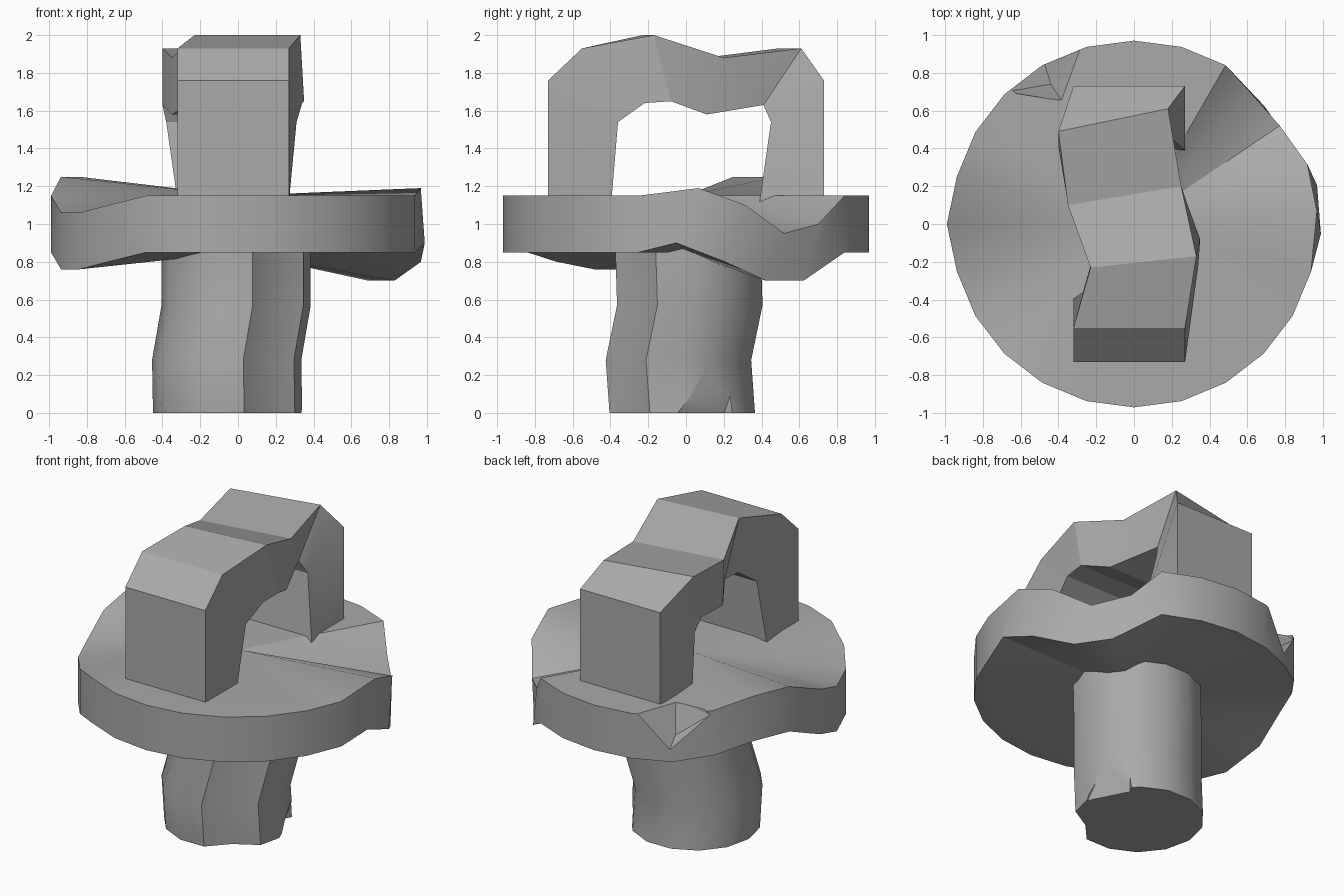
import bpy
import bmesh
from math import radians, cos, sin
from mathutils import Vector

default_cube = bpy.data.objects.get("Cube")
if default_cube:
    bpy.data.objects.remove(default_cube)

grey = bpy.data.materials.new("plain_grey")
grey.use_nodes = True
grey.diffuse_color = (0.4, 0.4, 0.4, 1)
grey.node_tree.nodes["Principled BSDF"].inputs["Base Color"].default_value = grey.diffuse_color


def make_object(name, bm):
    """Turn a bmesh into a linked grey object."""
    bmesh.ops.recalc_face_normals(bm, faces=bm.faces)
    mesh = bpy.data.meshes.new(name)
    bm.to_mesh(mesh)
    bm.free()
    obj = bpy.data.objects.new(name, mesh)
    obj.data.materials.append(grey)
    bpy.context.collection.objects.link(obj)
    return obj


def loft(name, rings, fan_caps=False):
    """Skin a list of closed rings and cap both ends."""
    bm = bmesh.new()
    loops = [[bm.verts.new(point) for point in ring] for ring in rings]
    count = len(loops[0])
    for lower, upper in zip(loops, loops[1:]):
        for i in range(count):
            j = (i + 1) % count
            bm.faces.new((lower[i], lower[j], upper[j], upper[i]))
    for loop, height in ((loops[0], DISC_BOTTOM), (loops[-1], DISC_TOP)):
        if fan_caps:
            centre = bm.verts.new((0, 0, height))
            for i in range(count):
                bm.faces.new((loop[i], loop[(i + 1) % count], centre))
        else:
            bm.faces.new(loop)
    return make_object(name, bm)


def chip(target, name, points):
    """Cut the convex hull of a few points out of a part."""
    bm = bmesh.new()
    verts = [bm.verts.new(point) for point in points]
    hull = bmesh.ops.convex_hull(bm, input=verts)
    unused = [g for g in hull["geom_interior"] if isinstance(g, bmesh.types.BMVert)]
    bmesh.ops.delete(bm, geom=unused, context="VERTS")
    cutter = make_object(name, bm)
    cutter.hide_render = True
    cut = target.modifiers.new("chip", "BOOLEAN")
    cut.operation = "DIFFERENCE"
    cut.solver = "EXACT"
    cut.object = cutter
    bpy.context.view_layer.objects.active = target
    bpy.ops.object.modifier_apply(modifier=cut.name)
    bpy.data.objects.remove(cutter)


def shade(obj, angle):
    bpy.ops.object.select_all(action="DESELECT")
    obj.select_set(True)
    bpy.context.view_layer.objects.active = obj
    bpy.ops.object.shade_smooth_by_angle(angle=radians(angle))


# Disc: warped rim, given as lift of the top and bottom edge per angle
DISC_TOP, DISC_BOTTOM, DISC_RADIUS = 1.15, 0.85, 0.97
RIM_LIFT = {
    0: (0.04, 0.05), 15: (-0.05, -0.05), 30: (-0.2, -0.15), 45: (-0.15, -0.15),
    135: (0.04, 0.04), 150: (0.1, 0.1), 165: (0.1, 0.1),
    195: (-0.09, -0.09), 210: (-0.09, -0.09), 225: (-0.05, -0.05),
}


def rim(height, side, twist):
    ring = []
    for degrees in range(0, 360, 15):
        turned = radians(degrees + (twist if degrees <= 45 else 0))
        radius = DISC_RADIUS
        if degrees == 180 or (side and degrees <= 15):
            radius += 0.02
        elif degrees in (30, 45):
            radius -= 0.04
        lift = RIM_LIFT.get(degrees, (0, 0))[side]
        ring.append((radius * cos(turned), radius * sin(turned), height + lift))
    return ring


disc = loft("disc", [rim(DISC_BOTTOM, 1, -3), rim(DISC_TOP, 0, 4)], fan_caps=True)
chip(disc, "rim_chip", [
    (-0.67, 0.7, 1.16), (-0.38, 0.65, 1.16), (-0.28, 0.925, 1.16),
    (-0.44, 0.74, 0.98), (-0.48, 0.87, 0.92),
    (-0.7, 0.9, 1.3), (-0.4, 1.1, 1.3), (-0.36, 0.64, 1.3),
    (-0.5, 1.1, 0.92),
])

# Stem: bent column with one dented edge
STEM_SIDES = 14
STEM_RINGS = [(0, -0.055, -0.02), (0.28, -0.06, -0.04), (0.57, -0.01, 0.02), (0.9, -0.01, 0.01)]
stem_loops = []
for z, x, y in STEM_RINGS:
    loop = []
    for i in range(STEM_SIDES):
        angle = radians(360 * i / STEM_SIDES)
        radius = 0.33 if i == STEM_SIDES - 2 else 0.395
        loop.append((x + radius * cos(angle), y + radius * sin(angle), z))
    stem_loops.append(loop)
stem = loft("stem", stem_loops)
chip(stem, "foot_chip", [
    (0.33, -0.05, -0.01), (0.2, 0.2, -0.01), (0.26, 0.31, -0.01),
    (0.32, 0.12, 0.21), (0.27, 0.28, 0.24),
    (0.5, -0.05, -0.01), (0.5, 0.35, -0.01), (0.5, 0.12, 0.21),
])

# Handle: arch of four-cornered sections
# outer y, outer z, inner y, inner z, low x, high x, skew in y
HANDLE_SECTIONS = [
    (-0.73, 1.12, -0.395, 1.12, -0.32, 0.27, 0),
    (-0.73, 1.76, -0.36, 1.54, -0.32, 0.27, 0),
    (-0.55, 1.93, -0.22, 1.64, -0.32, 0.27, 0),
    (-0.2, 2.0, -0.08, 1.65, -0.23, 0.33, 0.03),
    (0.15, 1.88, 0.11, 1.58, -0.35, 0.25, 0.05),
    (0.55, 1.93, 0.41, 1.63, -0.4, 0.18, 0.06),
    (0.73, 1.76, 0.45, 1.54, -0.32, 0.27, 0),
    (0.73, 1.12, 0.39, 1.12, -0.32, 0.27, 0),
]
# sideways shift of the inner corners, section by section
INNER_SHIFT = [(0, 0), (0.05, 0.04), (0.09, 0.07), (0, 0.02),
               (0, 0.03), (0, -0.02), (-0.06, -0.07), (0, 0)]
handle_loops = []
for section, (shift_low, shift_high) in zip(HANDLE_SECTIONS, INNER_SHIFT):
    outer_y, outer_z, inner_y, inner_z, low, high, skew = section
    handle_loops.append([
        Vector((low, outer_y - skew, outer_z)),
        Vector((high, outer_y + skew, outer_z)),
        Vector((high + shift_high, inner_y, inner_z)),
        Vector((low + shift_low, inner_y, inner_z)),
    ])
handle = loft("handle", handle_loops)

shade(disc, 30)
shade(stem, 30)
shade(handle, 20)
